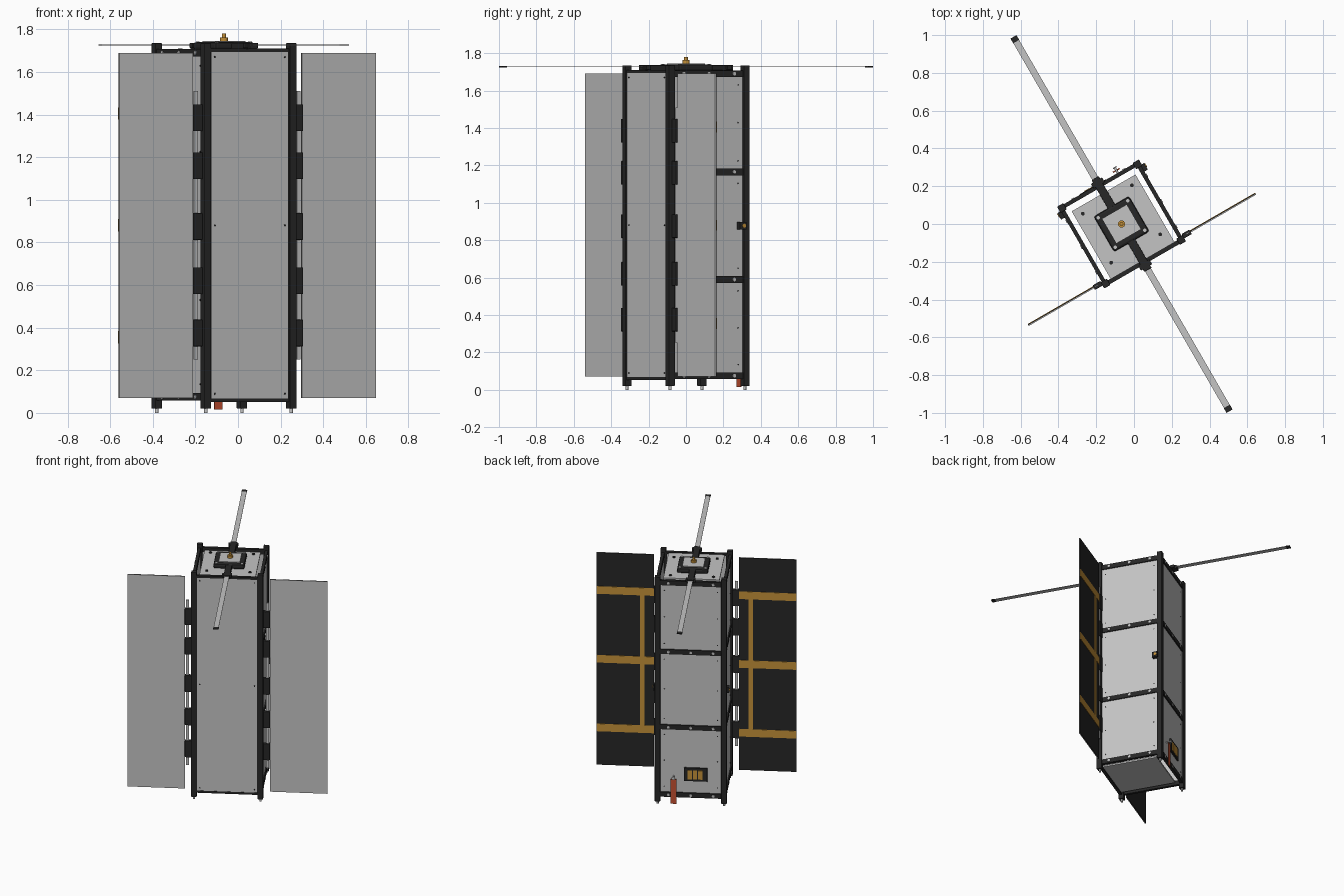
import bpy, bmesh
from math import radians
from mathutils import Matrix, Vector

cube = bpy.data.objects.get("Cube")
if cube:
    bpy.data.objects.remove(cube)

TILT = 30                      # whole craft is turned about z
CENTRE = (-0.066, 0, 0)


def material(name, r, g, b):
    m = bpy.data.materials.new(name)
    m.use_nodes = True
    m.diffuse_color = (r, g, b, 1)
    m.node_tree.nodes["Principled BSDF"].inputs["Base Color"].default_value = (r, g, b, 1)
    return m


GREY = material("light grey metal", 0.55, 0.55, 0.55)
DARK = material("dark frame", 0.02, 0.02, 0.02)
GOLD = material("gold foil", 0.55, 0.28, 0.04)
RED = material("red tag", 0.55, 0.08, 0.03)


def box(x, y, z):
    """Box from three (low, high) ranges."""
    return ("box", x, y, z)


def rod(centre, radius, length, axis="Z"):
    return ("rod", centre, radius, length, axis)


def part(name, mat, shapes, turn=0, bevel=0):
    bm = bmesh.new()
    for s in shapes:
        if s[0] == "box":
            mid = Vector([(a + b) / 2 for a, b in s[1:]])
            size = [abs(b - a) for a, b in s[1:]]
            bmesh.ops.create_cube(bm, size=1, matrix=Matrix.Translation(mid) @ Matrix.Diagonal(size + [1]))
        else:
            _, c, r, length, axis = s
            rot = {"Z": Matrix(), "X": Matrix.Rotation(radians(90), 4, "Y"),
                   "Y": Matrix.Rotation(radians(90), 4, "X")}[axis]
            bmesh.ops.create_cone(bm, cap_ends=True, segments=16, radius1=r, radius2=r,
                                  depth=length, matrix=Matrix.Translation(c) @ rot)
    mesh = bpy.data.meshes.new(name)
    bm.to_mesh(mesh)
    bm.free()
    mesh.materials.append(mat)
    ob = bpy.data.objects.new(name, mesh)
    bpy.context.collection.objects.link(ob)
    ob.location = CENTRE
    ob.rotation_euler.z = radians(TILT + turn)
    if bevel:
        mod = ob.modifiers.new("bevel", "BEVEL")
        mod.width = bevel
        mod.segments = 2
    return ob


def span(mid, half):
    return (mid - half, mid + half)


SIGNS = (-1, 1)
CORNERS = [(a, b) for a in SIGNS for b in SIGNS]
POST = 0.231

# Corner posts, with spring feet
part("corner_posts", DARK, [box(span(a * POST, 0.019), span(b * POST, 0.019), (0.02, 1.735))
                            for a, b in CORNERS], bevel=0.003)
part("spring_feet", GREY, [rod((a * POST, b * POST, 0.012), 0.008, 0.024) for a, b in CORNERS])

# Three sectioned sides: right, back and left, with outward along local x
BARS = (0.075, 0.59, 1.165, 1.69)
SIDES = {"left": 0, "back": 90, "right": 180}
for side, turn in SIDES.items():
    gaps = list(zip(BARS, BARS[1:]))
    part(side + "_side_panels", GREY,
         [box((0.225, 0.236), (-0.213, 0.213), (lo + 0.015, hi - 0.015)) for lo, hi in gaps], turn)
    part(side + "_cross_bars", DARK,
         [box((0.223, 0.244), (-0.215, 0.215), span(z, 0.018)) for z in BARS], turn)
    part(side + "_bar_screws", GREY,
         [rod((0.245, y, z), 0.01, 0.006, "X") for z in BARS for y in (-0.156, 0, 0.156)], turn)
    part(side + "_panel_screws", DARK,
         [rod((0.236, y * 0.185, z), 0.004, 0.003, "X") for lo, hi in gaps for y in SIGNS
          for z in (lo + 0.06, (lo + hi) / 2, hi - 0.06)], turn)

# Front side is one full-height plate
part("front_plate", GREY, [box((-0.208, 0.208), (-0.243, -0.232), (0.068, 1.694))])
part("front_frame", DARK, [box((-0.215, 0.215), (-0.245, -0.222), span(z, 0.008)) for z in (0.06, 1.702)]
     + [box(span(a * 0.21, 0.005), (-0.242, -0.222), (0.06, 1.7)) for a in SIGNS])
part("front_screws", DARK, [rod((a * 0.19, -0.243, z), 0.005, 0.003, "Y")
                            for a in SIGNS for z in (0.09, 0.88, 1.67)])

# End plates leave a narrow gap inside the side walls
part("end_plates", GREY, [box((-0.195, 0.195), (-0.225, 0.19), span(z, 0.006)) for z in (0.065, 1.698)])
part("end_plate_screws", DARK, [rod((a * 0.15, b * 0.15, 1.707), 0.01, 0.008) for a, b in CORNERS])

# Top aerial housing with its pad and knob
part("aerial_housing", DARK, [box((-0.108, 0.108), (-0.108, 0.108), (1.704, 1.74))], bevel=0.012)
part("aerial_pad", GREY, [box((-0.074, 0.074), (-0.074, 0.074), (1.735, 1.745))]
     + [rod((a * 0.09, b * 0.09, 1.74), 0.009, 0.006) for a, b in CORNERS])
part("aerial_knob", GOLD, [rod((0, 0, 1.752), 0.019, 0.02), rod((0, 0, 1.765), 0.01, 0.03)])

# Tape aerials with arms, brackets and tips
part("aerial_arms", DARK, [box((-0.022, 0.022), (b * 0.1, b * 0.28), (1.708, 1.736)) for b in SIGNS]
     + [box((-0.034, 0.034), (b * 0.235, b * 0.265), (1.712, 1.736)) for b in SIGNS], bevel=0.003)
part("tape_aerials", GREY, [box((-0.0175, 0.0175), (b * 0.27, b * 1.12), (1.725, 1.729)) for b in SIGNS])
part("aerial_tips", DARK, [box((-0.0185, 0.0185), (b * 1.115, b * 1.144), (1.724, 1.73)) for b in SIGNS])

# Solar wings, one on each side
BANDS = (0.355, 0.88, 1.405)
HINGES = (0.375, 0.62, 0.875, 1.16, 1.385)
for side, a in (("left", 1), ("right", -1)):
    wing = (a * 0.295, a * 0.695)
    height = (0.07, 1.69)
    part(side + "_wing_front", GREY, [box(wing, (-0.222, -0.217), height)])
    part(side + "_wing_cells", DARK, [box(wing, (-0.217, -0.213), height)])
    part(side + "_wing_bands", GOLD, [box(wing, (-0.214, -0.21), span(z, 0.029)) for z in BANDS]
         + [box(span(a * 0.377, 0.016), (-0.214, -0.21), (BANDS[0], BANDS[-1]))])
    part(side + "_hinge_strip", GREY, [box((a * 0.268, a * 0.288), (-0.22, -0.214), (0.25, 1.51))])
    part(side + "_hinge_blocks", DARK,
         [box((a * 0.248, a * 0.296), (-0.232, -0.205), span(z, 0.063)) for z in HINGES], bevel=0.004)
    # Small sensor beside the back post
    part(side + "_sensor", DARK, [box((a * 0.235, a * 0.265), span(0.2, 0.02), span(0.877, 0.021))])
    part(side + "_sensor_lens", GOLD, [rod((a * 0.266, 0.205, 0.877), 0.011, 0.006, "X")])

# Socket on the back side
part("socket_plate", DARK, [box((-0.115, 0.045), (0.236, 0.247), (0.185, 0.285))])
part("socket_contacts", GOLD, [box(span(-0.03 + i * 0.037, 0.015), (0.246, 0.25), (0.2, 0.268))
                               for i in (-1, 0, 1)])

# Safety pin and its hanging tag
part("safety_pin", GREY, [rod((0.118, 0.255, 0.215), 0.006, 0.05, "Y"), rod((0.118, 0.276, 0.215), 0.012, 0.005, "Y")])
part("safety_tag", RED, [box(span(0.118, 0.021), (0.256, 0.263), (0.015, 0.2))])
